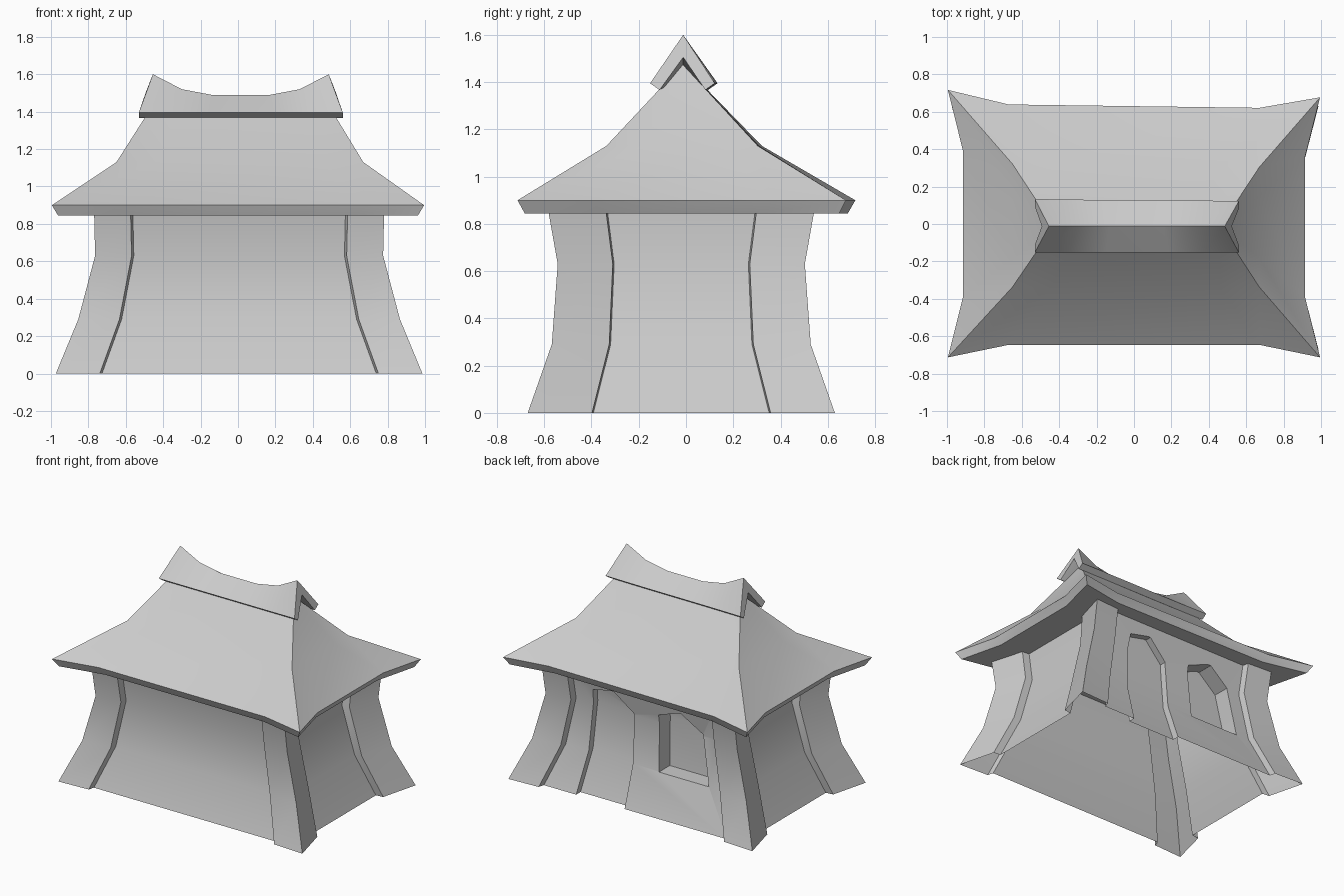
import bpy, bmesh, math

cube = bpy.data.objects.get("Cube")
if cube:
    bpy.data.objects.remove(cube, do_unlink=True)

grey = bpy.data.materials.new("plain_grey")
grey.use_nodes = True
colour = (0.6, 0.6, 0.6, 1)
grey.diffuse_color = colour
grey.node_tree.nodes["Principled BSDF"].inputs["Base Color"].default_value = colour


def loft(name, rings):
    """Skin a list of equal-length closed rings and cap both ends."""
    bm = bmesh.new()
    loops = [[bm.verts.new(p) for p in ring] for ring in rings]
    n = len(loops[0])
    for a, b in zip(loops, loops[1:]):
        for i in range(n):
            j = (i + 1) % n
            bm.faces.new((a[i], a[j], b[j], b[i]))
    bm.faces.new(loops[0])
    bm.faces.new(loops[-1])
    bmesh.ops.remove_doubles(bm, verts=bm.verts, dist=0.0005)
    bmesh.ops.recalc_face_normals(bm, faces=bm.faces)
    mesh = bpy.data.meshes.new(name)
    bm.to_mesh(mesh)
    bm.free()
    mesh.materials.append(grey)
    obj = bpy.data.objects.new(name, mesh)
    bpy.context.collection.objects.link(obj)
    return obj


def four_way(quarter, cx, cy, z):
    """Mirror one corner's points round all four corners."""
    ring = []
    for sx, sy in ((1, 1), (-1, 1), (-1, -1), (1, -1)):
        pts = quarter if sx == sy else quarter[::-1]
        ring += [(cx + sx * x, cy + sy * y, z) for x, y in pts]
    return ring


def skew_back(ring):
    """Swing the back edge slightly, further out on the right-hand end."""
    return [(x, y - 0.02 * x * abs(x) if y > 0 else y, z) for x, y, z in ring]


def smooth(obj, degrees):
    bpy.ops.object.select_all(action='DESELECT')
    obj.select_set(True)
    bpy.context.view_layer.objects.active = obj
    bpy.ops.object.shade_smooth_by_angle(angle=math.radians(degrees))


# Flared walls: height, outer half sizes, half gaps between the corner pillars
LEVELS = [
    (0.0, 0.98, 0.65, 0.745, 0.378),
    (0.29, 0.86, 0.548, 0.64, 0.305),
    (0.63, 0.77, 0.523, 0.575, 0.29),
    (0.85, 0.775, 0.562, 0.58, 0.318),
]
WALL_X, WALL_Y = 0.006, -0.02
BACK_INSET, SIDE_INSET = 0.055, 0.125


def wall_y(z):
    """Depth of the recessed back wall at a height."""
    for a, b in zip(LEVELS, LEVELS[1:]):
        if z <= b[0]:
            break
    t = (z - a[0]) / (b[0] - a[0])
    return WALL_Y + a[2] + t * (b[2] - a[2]) - BACK_INSET


def wall_ring(z, ox, oy, ix, iy):
    # Pillars splay outward to their corner; the wall sits behind them
    corner = [(ox - SIDE_INSET, iy - 0.006), (ox - 0.07, iy), (ox, oy),
              (ix, oy - 0.012), (ix - 0.012, oy - BACK_INSET)]
    return four_way(corner, WALL_X, WALL_Y, z)


walls = loft("walls_with_pillars", [wall_ring(*level) for level in LEVELS])


# Crooked pointed openings in the back wall that follow its flare
def opening(name, depth, steps):
    rings = []
    for x0, z0, x1, z1 in steps:
        rings.append([(x0, wall_y(z0) - depth, z0), (x1, wall_y(z1) - depth, z1),
                      (x1, 1, z1), (x0, 1, z0)])
    cutter = loft(name, rings)
    cutter.hide_render = True
    return cutter


cutters = [
    opening("door_cutter", 0.05, [
        (0.09, -0.05, 0.485, -0.05), (0.095, 0.29, 0.45, 0.29),
        (0.10, 0.62, 0.43, 0.63), (0.10, 0.64, 0.42, 0.74),
        (0.25, 0.77, 0.27, 0.77)]),
    opening("window_cutter", 0.125, [
        (-0.515, 0.285, -0.115, 0.285), (-0.455, 0.62, -0.10, 0.63),
        (-0.45, 0.64, -0.10, 0.69), (-0.29, 0.75, -0.27, 0.75)]),
]
for cutter in cutters:
    mod = walls.modifiers.new(cutter.name, 'BOOLEAN')
    mod.operation = 'DIFFERENCE'
    mod.solver = 'EXACT'
    mod.object = cutter
bpy.context.view_layer.update()
graph = bpy.context.evaluated_depsgraph_get()
cut_mesh = bpy.data.meshes.new_from_object(walls.evaluated_get(graph))
walls.modifiers.clear()
walls.data = cut_mesh
for cutter in cutters:
    bpy.data.objects.remove(cutter, do_unlink=True)

# Open the underside
bm = bmesh.new()
bm.from_mesh(walls.data)
floor = [f for f in bm.faces if f.normal.z < -0.9 and f.calc_center_median().z < 0.01]
bmesh.ops.delete(bm, geom=floor, context='FACES')
bm.to_mesh(walls.data)
bm.free()
smooth(walls, 28)

# Hipped roof with drawn-out eave corners
eave = [(0.915, 0.385), (0.995, 0.705), (0.67, 0.638)]
under = [(x - 0.033, y - 0.03) for x, y in eave]
shoulder = [(0.66, 0.17), (0.66, 0.325), (0.45, 0.325)]
ridge = [(0.445, 0), (0.445, 0), (0.3, 0)]
roof = loft("roof", [
    skew_back(four_way(under, 0, -0.008, 0.845)),
    skew_back(four_way(eave, 0, -0.008, 0.9)),
    skew_back(four_way(shoulder, 0.01, -0.012, 1.13)),
    four_way(ridge, 0.015, -0.014, 1.475),
])
smooth(roof, 30)

# Sagging ridge cap with raised ends
cap_rings = []
for x, top in ((-0.47, 1.6), (-0.315, 1.52), (-0.145, 1.488),
               (0.145, 1.488), (0.315, 1.52), (0.47, 1.6)):
    section = [(x, 0, top), (x * 1.16, 0.14, 1.395), (x * 1.16, 0.10, 1.367),
               (x * 1.08, 0, top - 0.095),
               (x * 1.16, -0.10, 1.367), (x * 1.16, -0.14, 1.395)]
    cap_rings.append(skew_back([(px + 0.015, py - 0.012, pz) for px, py, pz in section]))
cap = loft("ridge_cap", cap_rings)
smooth(cap, 30)
